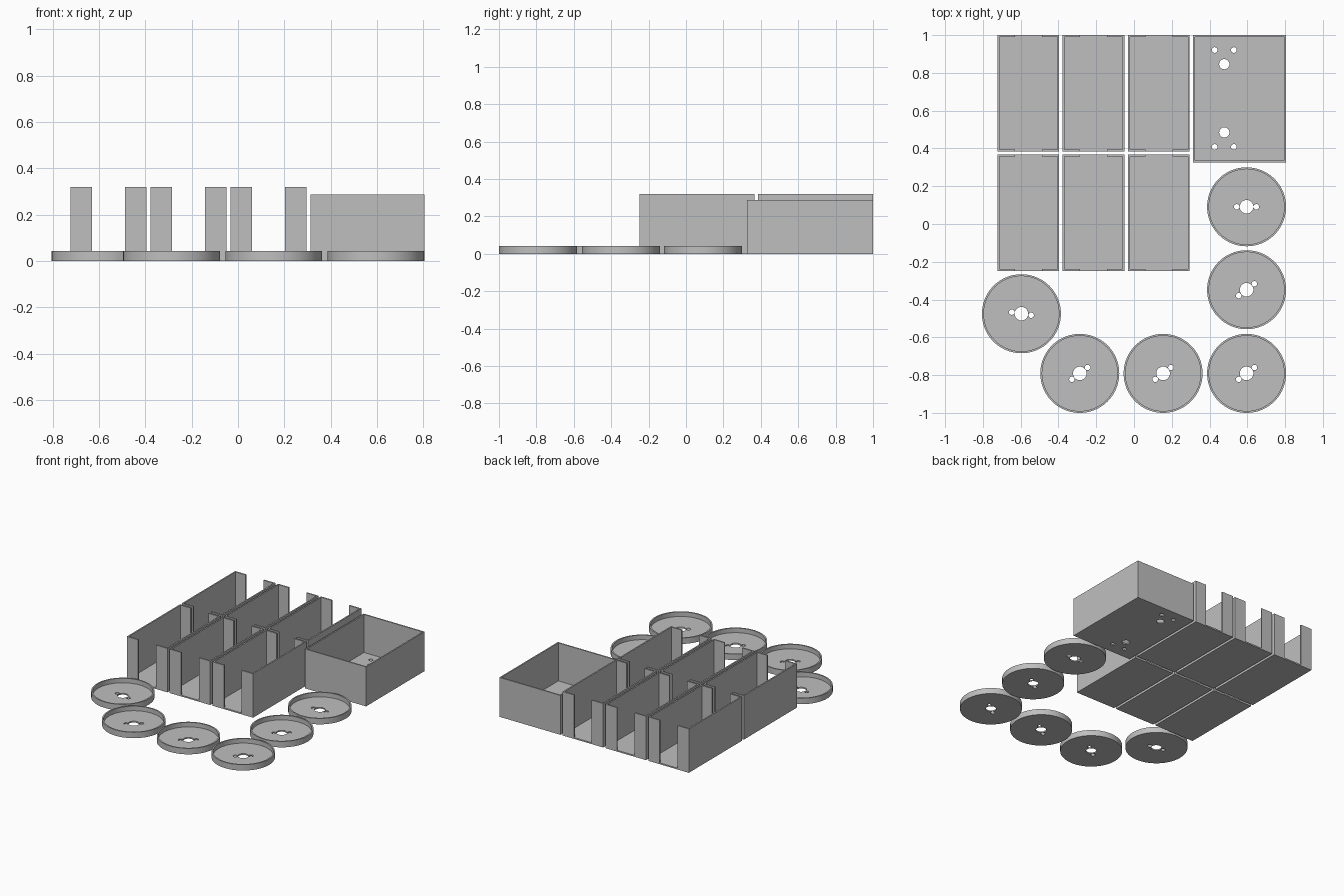
import bpy
import math

if "Cube" in bpy.data.objects:
    bpy.data.objects.remove(bpy.data.objects["Cube"])

WALL = 0.010      # wall and floor thickness of every part

grey = bpy.data.materials.new("plain grey")
grey.diffuse_color = (0.52, 0.52, 0.52, 1)
grey.use_nodes = True
grey.node_tree.nodes["Principled BSDF"].inputs["Base Color"].default_value = grey.diffuse_color


def block(name, x0, x1, y0, y1, z0, z1):
    bpy.ops.mesh.primitive_cube_add(size=1, location=((x0 + x1) / 2, (y0 + y1) / 2, (z0 + z1) / 2))
    ob = bpy.context.object
    ob.name = name
    ob.scale = (x1 - x0, y1 - y0, z1 - z0)
    bpy.ops.object.transform_apply(location=False, rotation=False, scale=True)
    return ob


def cylinder(name, x, y, r, z0, z1, sides=32):
    bpy.ops.mesh.primitive_cylinder_add(vertices=sides, radius=r, depth=z1 - z0,
                                        location=(x, y, (z0 + z1) / 2))
    bpy.context.object.name = name
    return bpy.context.object


def hole(x, y, r):
    return cylinder("hole_cutter", x, y, r, -0.05, 0.03)


def cut(ob, cutters):
    """Subtract each cutter, then remove it."""
    bpy.ops.object.select_all(action='DESELECT')
    bpy.context.view_layer.objects.active = ob
    ob.select_set(True)
    for c in cutters:
        c.hide_render = True
        mod = ob.modifiers.new("cut", 'BOOLEAN')
        mod.operation = 'DIFFERENCE'
        mod.solver = 'EXACT'
        mod.object = c
        bpy.ops.object.modifier_apply(modifier=mod.name)
        bpy.data.objects.remove(c)
    ob.data.materials.clear()
    ob.data.materials.append(grey)


# Six open trays with a slot in both end walls
TW, TL, TH, POST = 0.327, 0.615, 0.32, 0.092
for y0 in (-0.248, 0.385):
    for i in range(3):
        x0 = -0.723 + i * 0.3455
        x1, y1 = x0 + TW, y0 + TL
        tray = block("slotted_tray", x0, x1, y0, y1, 0, TH)
        cut(tray, [
            block("inside_cutter", x0 + WALL, x1 - WALL, y0 + WALL, y1 - WALL, WALL, TH + 0.1),
            block("slot_cutter", x0 + POST, x1 - POST, y0 - 0.1, y1 + 0.1, WALL, TH + 0.2),
        ])

# Deep box with two groups of holes in its floor
BX0, BX1, BY0, BY1, BH = 0.313, 0.805, 0.325, 1.0, 0.287
box = block("deep_box", BX0, BX1, BY0, BY1, 0, BH)
cutters = [block("inside_cutter", BX0 + WALL, BX1 - WALL, BY0 + WALL, BY1 - WALL, WALL, BH + 0.1)]
for big_y, small_y in ((0.846, 0.921), (0.485, 0.408)):
    cutters.append(hole(0.478, big_y, 0.027))
    cutters += [hole(0.478 + dx, small_y, 0.015) for dx in (-0.051, 0.051)]
cut(box, cutters)

# Six round lids: centre hole with a screw hole on either side, turned by an angle
R, H = 0.209, 0.043
lids = [(0.596, 0.091, 0), (0.596, -0.348, 37), (0.596, -0.791, 37),
        (0.154, -0.791, 37), (-0.287, -0.791, 37), (-0.596, -0.475, -9)]
for x, y, deg in lids:
    lid = cylinder("round_lid", x, y, R, 0, H, 96)
    dx, dy = 0.052 * math.cos(math.radians(deg)), 0.052 * math.sin(math.radians(deg))
    cut(lid, [cylinder("inside_cutter", x, y, R - WALL, WALL, H + 0.1, 96),
              hole(x, y, 0.036),
              hole(x + dx, y + dy, 0.0145),
              hole(x - dx, y - dy, 0.0145)])
    bpy.ops.object.shade_smooth_by_angle(angle=math.radians(30))
